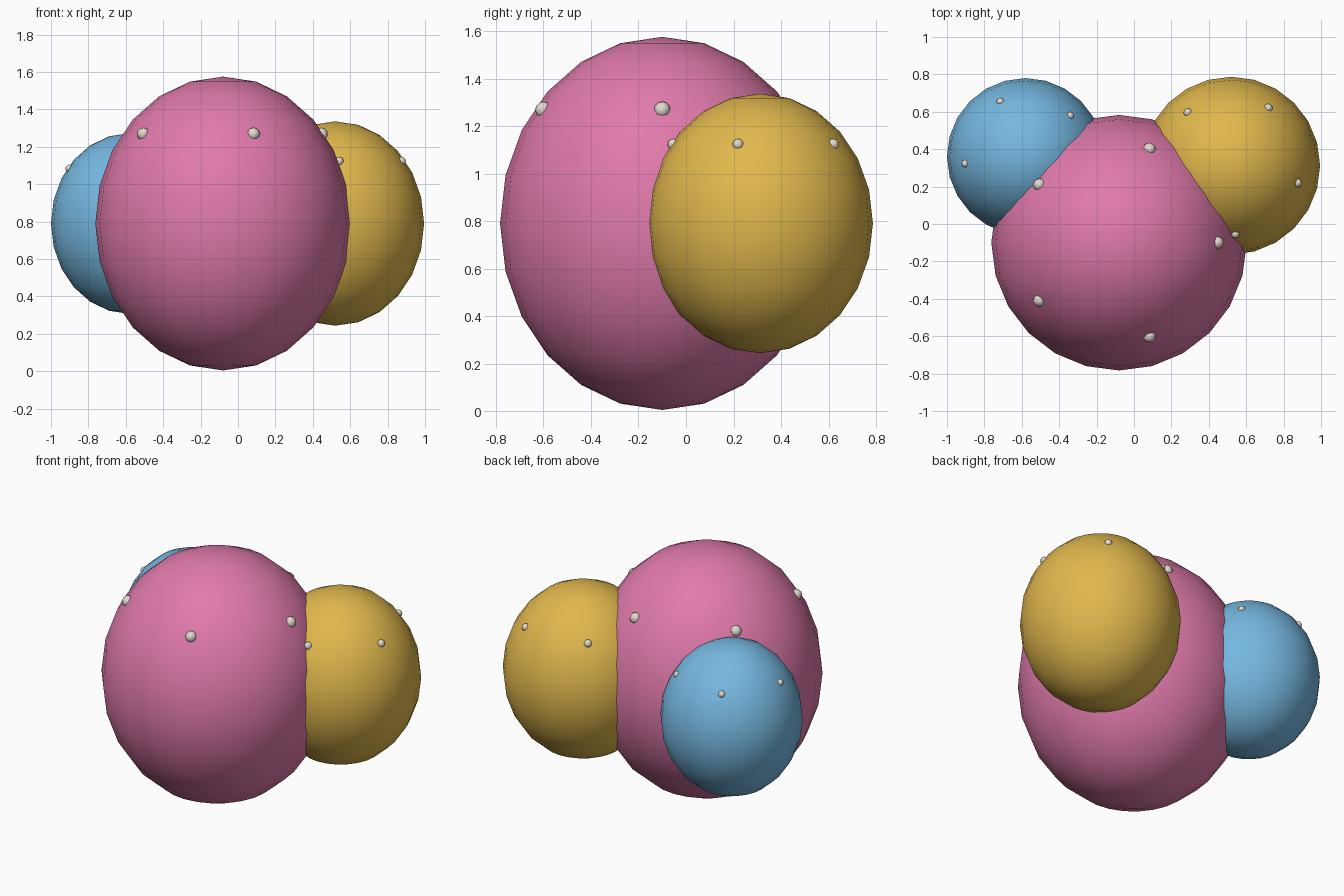
import bpy
import math

if "Cube" in bpy.data.objects:
    bpy.data.objects.remove(bpy.data.objects["Cube"])


def material(name, rgb):
    # sRGB to linear flat colour
    mat = bpy.data.materials.new(name)
    lin = [c / 12.92 if c <= 0.04045 else ((c + 0.055) / 1.055) ** 2.4 for c in rgb]
    mat.diffuse_color = (*lin, 1.0)
    mat.use_nodes = True
    mat.node_tree.nodes["Principled BSDF"].inputs["Base Color"].default_value = mat.diffuse_color
    return mat


PINK = material("pink", (0.88, 0.48, 0.67))
YELLOW = material("golden yellow", (0.88, 0.72, 0.30))
BLUE = material("sky blue", (0.46, 0.72, 0.88))
CREAM = material("pale cream", (0.88, 0.85, 0.80))

STRETCH = 1.15   # lobes are taller than they are wide
MID_Z = 0.79


def ball(name, centre, radius, stretch, segments, rings, mat):
    bpy.ops.mesh.primitive_uv_sphere_add(
        segments=segments, ring_count=rings, radius=radius, location=centre)
    obj = bpy.context.object
    obj.name = name
    obj.scale.z = stretch
    bpy.ops.object.transform_apply(location=False, rotation=False, scale=True)
    bpy.ops.object.shade_smooth()
    obj.data.materials.append(mat)
    return obj


# Three overlapping lobes, each with a ring of five small studs
lobes = [
    ("large_lobe", -0.08, -0.10, 0.683, PINK),
    ("medium_lobe", 0.52, 0.312, 0.475, YELLOW),
    ("small_lobe", -0.58, 0.36, 0.42, BLUE),
]
for i, (name, x, y, r, mat) in enumerate(lobes):
    ball(name, (x, y, MID_Z), r, STRETCH, 24, 12, mat)
    for k in range(5):
        a = i + k * math.tau / 5
        pos = (x + 0.77 * r * math.cos(a), y + 0.77 * r * math.sin(a), MID_Z + 0.7 * r)
        ball(f"{name}_stud_{k + 1}", pos, 0.051 * r, 1.0, 8, 6, CREAM)
